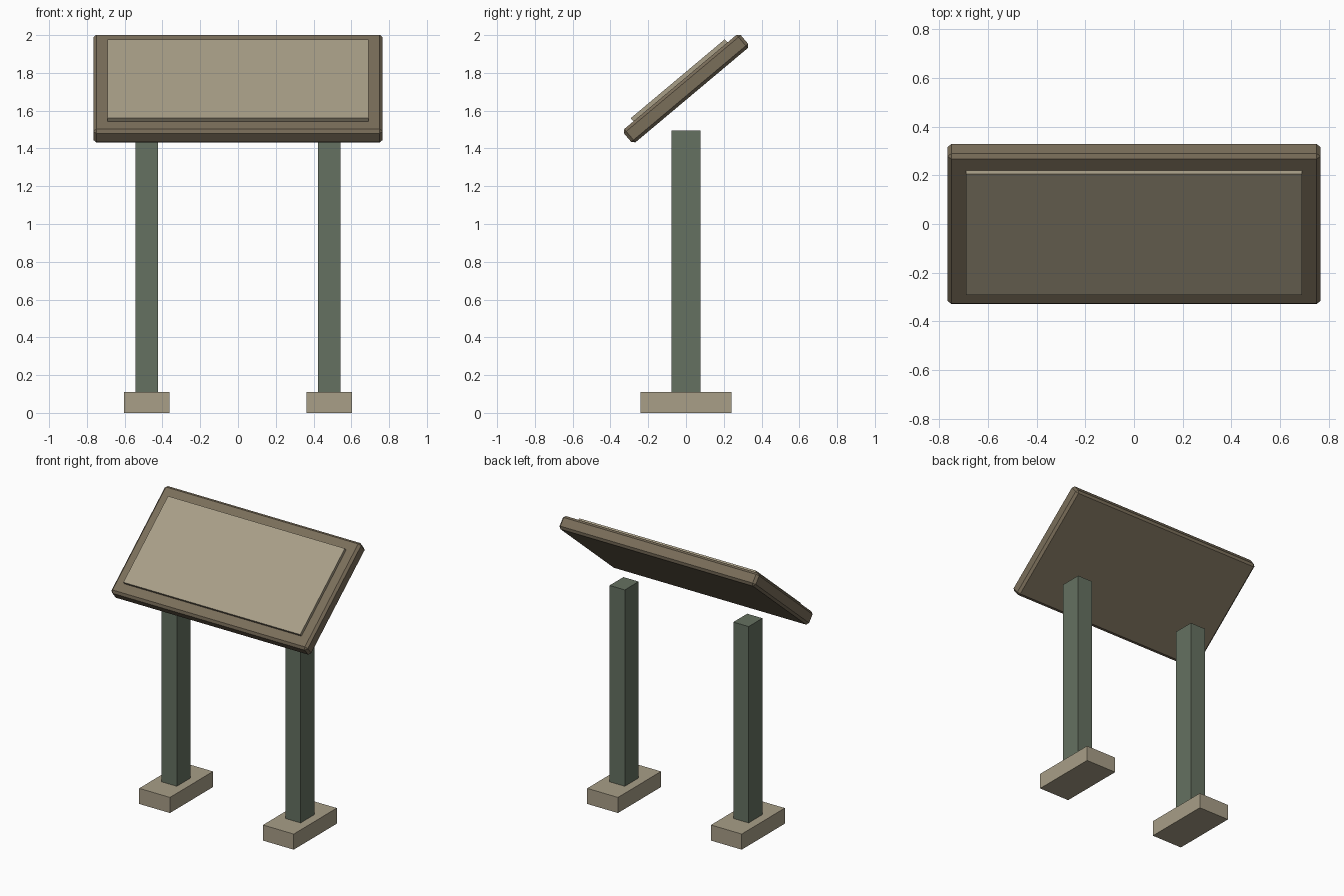
import bpy
from math import radians
from mathutils import Matrix, Vector

if "Cube" in bpy.data.objects:
    bpy.data.objects.remove(bpy.data.objects["Cube"], do_unlink=True)


def material(name, rgb):
    mat = bpy.data.materials.new(name)
    mat.use_nodes = True
    colour = (*rgb, 1)
    mat.diffuse_color = colour
    mat.node_tree.nodes["Principled BSDF"].inputs["Base Color"].default_value = colour
    return mat


def box(name, size, centre, mat, tilt=0):
    """Box with its size baked into the mesh, optionally tilted about x."""
    bpy.ops.mesh.primitive_cube_add(size=1, location=centre, rotation=(tilt, 0, 0))
    obj = bpy.context.object
    obj.name = name
    obj.data.transform(Matrix.Diagonal((*size, 1)))
    obj.data.materials.append(mat)
    return obj


brown = material("brown_wood", (0.195, 0.156, 0.102))
beige = material("warm_beige", (0.392, 0.342, 0.242))
green = material("grey_green", (0.130, 0.165, 0.119))

# Two square posts standing in footing blocks
for side, label in ((-1, "right"), (1, "left")):
    x = side * 0.483
    box(label + "_footing", (0.24, 0.48, 0.11), (x, 0, 0.055), beige)
    bottom, top = 0.002, 1.495
    box(label + "_post", (0.119, 0.154, top - bottom), (x, 0, (top + bottom) / 2), green)

# Sloping board with chamfered edges
tilt = radians(40)
board_centre = Vector((0, 0, 1.717))
board = box("sloping_board", (1.532, 0.808, 0.092), board_centre, brown, tilt)
chamfer = board.modifiers.new("chamfer", "BEVEL")
chamfer.width = 0.016
chamfer.segments = 1

# Raised panel set into the face of the board
normal = Matrix.Rotation(tilt, 3, "X") @ Vector((0, 0, 1))
box("raised_panel", (1.38, 0.65, 0.04), board_centre + normal * 0.048, beige, tilt)
